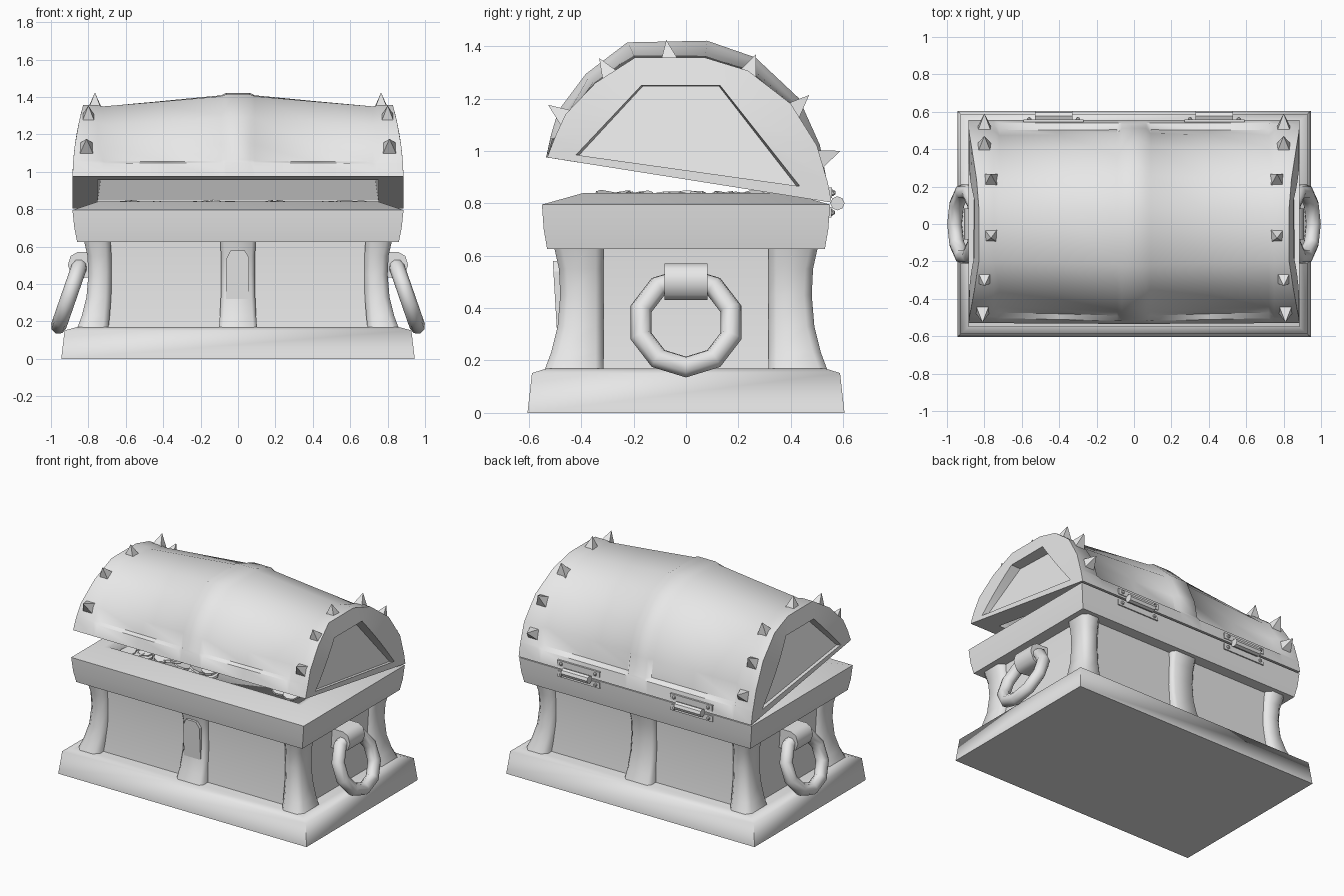
import bpy, bmesh, math, random
from mathutils import Vector, Matrix

cube = bpy.data.objects.get("Cube")
if cube:
    bpy.data.objects.remove(cube)
random.seed(4)

GREY = (0.8, 0.8, 0.8, 1)
mat = bpy.data.materials.new("plain grey")
mat.use_nodes = True
mat.diffuse_color = GREY
mat.node_tree.nodes["Principled BSDF"].inputs["Base Color"].default_value = GREY


def finish(name, bm, angle=40):
    """Turn a bmesh into a named, shaded object."""
    bmesh.ops.recalc_face_normals(bm, faces=bm.faces)
    mesh = bpy.data.meshes.new(name)
    bm.to_mesh(mesh)
    bm.free()
    mesh.materials.append(mat)
    ob = bpy.data.objects.new(name, mesh)
    bpy.context.collection.objects.link(ob)
    bpy.ops.object.select_all(action="DESELECT")
    ob.select_set(True)
    bpy.context.view_layer.objects.active = ob
    if angle:
        bpy.ops.object.shade_smooth_by_angle(angle=math.radians(angle))
    return ob


def loft(name, rings, angle=40, closed_tube=False):
    """Skin a row of equal point rings, capped unless it closes on itself."""
    bm = bmesh.new()
    vs = [[bm.verts.new(p) for p in ring] for ring in rings]
    n = len(vs[0])
    pairs = list(zip(vs, vs[1:])) + ([(vs[-1], vs[0])] if closed_tube else [])
    for a, b in pairs:
        for i in range(n):
            j = (i + 1) % n
            bm.faces.new((a[i], a[j], b[j], b[i]))
    if not closed_tube:
        bm.faces.new(vs[0])
        bm.faces.new(vs[-1])
    return finish(name, bm, angle)


def rect(x0, x1, y0, y1, z, c=0.0):
    """Rectangle ring, with chamfered corners when c is set."""
    if not c:
        return [(x0, y0, z), (x1, y0, z), (x1, y1, z), (x0, y1, z)]
    return [(x0 + c, y0, z), (x1 - c, y0, z), (x1, y0 + c, z), (x1, y1 - c, z),
            (x1 - c, y1, z), (x0 + c, y1, z), (x0, y1 - c, z), (x0, y0 + c, z)]


def centred(sizes):
    return [rect(-x, x, -y, y, z) for x, y, z in sizes]


# Plinth, recessed panels and hollow rim
loft("plinth", centred([(.945, .605, 0), (.927, .588, .152), (.86, .53, .17)]), 75)
loft("body_panels", centred([(.80, .475, .15), (.765, .445, .40), (.78, .455, .65)]))
loft("rim", centred([(.86, .53, .625), (.875, .543, .70), (.885, .55, .795),
                     (.75, .39, .84), (.72, .37, .84), (.70, .35, .78)]), 75)

# Concave posts on the corners and in the middle of front and back
FLARE = [(.15, .065), (.23, .035), (.33, .01), (.45, 0), (.55, .005), (.64, .025)]
for sx in (-1, 1):
    for sy in (-1, 1):
        rings = []
        for z, out in FLARE:
            xs = sorted((sx * (.675 + out * .3), sx * (.80 + out)))
            ys = sorted((sy * .315, sy * (.48 + out)))
            rings.append(rect(*xs, *ys, z, .03))
        loft("corner_post", rings, 50)
for sy in (-1, 1):
    rings = [rect(-.09 - out * .2, .09 + out * .2,
                  *sorted((sy * .40, sy * (.48 + out))), z, .02) for z, out in FLARE]
    loft("middle_post", rings, 50)

# Lock plate with a tapered top, leaning out of the post
plate = [(-.065, .32), (.06, .32), (.06, .54), (.035, .58), (-.04, .58), (-.065, .53)]
loft("lock_plate", [[(x, y - lean * (z - .32), z) for x, z in plate]
                    for y, lean in ((-.46, 0), (-.493, .06))], 20)

# Lid: arched profile running from the front lip to the back lip
ARCH = [(-.53, .975), (-.503, 1.045), (-.497, 1.06), (-.46, 1.14), (-.345, 1.26),
        (-.195, 1.356), (.073, 1.356), (.237, 1.306), (.40, 1.18), (.50, 1.02),
        (.535, .90), (.54, .885), (.556, .803)]
HUB = Vector((.02, .92))


def edge_x(z):
    return .885 - .055 * (max(z - .95, 0) / .4) ** 2


def lip_z(y):
    return .975 - .158 * (y + .53)


def lid_ring(x, recess=0.0):
    """Lid section at x; the arch rises toward the middle of the lid."""
    ring = []
    rise = .065 * min(1, max(0, (.75 - abs(x)) / .68))
    for i, (y, z) in enumerate(ARCH):
        p = Vector((y, z))
        height = min(1, max(0, (z - .95) / .4))
        out = (p - HUB).normalized()
        p += out * rise * height
        if 1 < i < len(ARCH) - 2:
            p -= out * recess * (1.1 - .75 * height)
        ring.append((x, p.x, p.y))
    return ring


# End recess outline: a trapezoid with as many points as the arch
CORNERS = [Vector(c) for c in ((-.42, .985), (-.17, 1.25), (.13, 1.25), (.435, .865))]
RECESS = ([CORNERS[0].lerp(CORNERS[1], i / 5) for i in range(6)]
          + [CORNERS[2].lerp(CORNERS[3], i / 6) for i in range(7)])
end_rim = [(edge_x(z), y, z) for y, z in ARCH]
recess_edge = [(edge_x(z), y, z) for y, z in RECESS]
recess_floor = [(.865 - .24 * (z - lip_z(y)), y * .98, z - .005) for y, z in RECESS]

half = [recess_floor, recess_edge, end_rim, lid_ring(.75), lid_ring(.72, .028),
        lid_ring(.40, .03), lid_ring(.09, .028), lid_ring(.065)]
mirror = [[(-x, y, z) for x, y, z in ring] for ring in reversed(half)]
lid = loft("lid", half + mirror, 45)


# Hollow of the lid, cut from its tilted underside
def tilted(hx, y0, y1, up):
    return [(x, y, lip_z(y) + up)
            for x, y in ((-hx, y0), (hx, y0), (hx, y1), (-hx, y1))]


cutter = loft("lid_hollow", [tilted(.75, -.42, .46, -.05), tilted(.75, -.41, .45, .03),
                             tilted(.72, -.32, .36, .22), tilted(.70, -.16, .16, .31)], 0)
cut = lid.modifiers.new("hollow", "BOOLEAN")
cut.object = cutter
cut.solver = "EXACT"
bpy.context.view_layer.objects.active = lid
bpy.ops.object.modifier_apply(modifier="hollow")
bpy.data.objects.remove(cutter)

# Pyramid spikes along both end bands of the lid
SPIKES = [(.81, -.47, 1.135), (.80, -.295, 1.295), (.765, -.065, 1.355),
          (.765, .24, 1.305), (.80, .42, 1.165), (.80, .525, .975)]
for side in (-1, 1):
    bm = bmesh.new()
    for x, y, z in SPIKES:
        way = Vector((0, y - HUB.x, z - HUB.y + .14)).normalized()
        turn = way.to_track_quat("Z", "X").to_matrix().to_4x4()
        place = (Matrix.Translation(Vector((side * x, y, z)) + way * .025) @ turn
                 @ Matrix.Rotation(math.pi / 4, 4, "Z"))
        bmesh.ops.create_cone(bm, cap_ends=True, segments=4, radius1=.052,
                              radius2=0, depth=.09, matrix=place)
    finish("lid_spikes", bm, 0)

# Hanging ring handles with their brackets
for side in (-1, 1):
    lean = Vector((.125, 0, -.36)).normalized()
    away = Vector((.36, 0, .125)).normalized()
    mid = Vector((.90, 0, .345))
    rings = []
    for k in range(10):
        a = math.tau * (k + .5) / 10
        spoke = Vector((0, 1, 0)) * math.cos(a) + lean * math.sin(a)
        ring = []
        for m in range(8):
            b = math.tau * m / 8
            p = mid + spoke * (.18 + .042 * math.cos(b)) + away * .042 * math.sin(b)
            ring.append((side * p.x, p.y, p.z))
        rings.append(ring)
    loft("ring_handle", rings, 60, closed_tube=True)
    shape = [(.75, .44), (.75, .57), (.86, .57), (.895, .55), (.91, .50), (.89, .45), (.86, .43)]
    loft("handle_bracket", [[(side * x, y, z) for x, z in shape] for y in (-.083, .083)], 45)

# Back hinges: barrel, two leaves and nails
for side in (-1, 1):
    bm = bmesh.new()
    cx = side * .43
    bmesh.ops.create_cone(bm, cap_ends=True, segments=8, radius1=.027, radius2=.027,
                          depth=.2, matrix=Matrix.Translation((cx, .578, .80))
                          @ Matrix.Rotation(math.pi / 2, 4, "Y"))
    for z, y in ((.84, .55), (.765, .547)):
        bmesh.ops.create_cube(bm, size=1, matrix=Matrix.Translation((cx, y, z))
                              @ Matrix.Diagonal((.32, .015, .04, 1)))
        for dx in (-.13, .13):
            bmesh.ops.create_icosphere(bm, subdivisions=1, radius=.013,
                                       matrix=Matrix.Translation((cx + dx, y + .01, z)))
    finish("hinge", bm)

# Loose coins heaped inside
bm = bmesh.new()
for k in range(90):
    spot = Vector((random.uniform(-.65, .65), random.uniform(-.31, .31),
                   random.uniform(.79, .828)))
    tilt = (Matrix.Rotation(random.uniform(-.3, .3), 4, "X")
            @ Matrix.Rotation(random.uniform(-.3, .3), 4, "Y"))
    bmesh.ops.create_cone(bm, cap_ends=True, segments=8, radius1=.055, radius2=.055,
                          depth=.015, matrix=Matrix.Translation(spot) @ tilt)
finish("coins", bm, 30)
